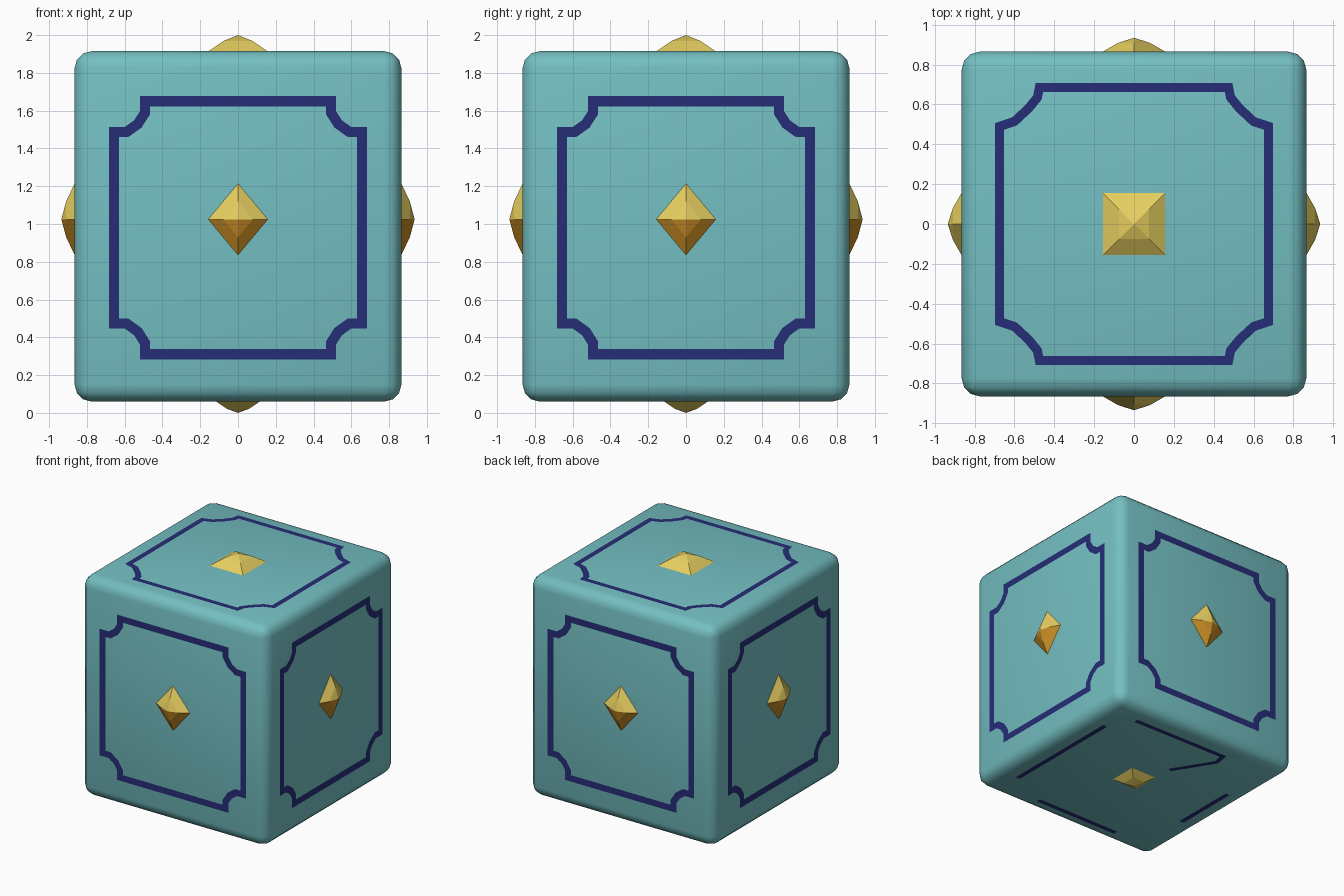
import bpy, bmesh, math
from mathutils import Matrix, Vector

old = bpy.data.objects.get("Cube")
if old:
    bpy.data.objects.remove(old, do_unlink=True)


def material(name, rgb):
    m = bpy.data.materials.new(name)
    m.use_nodes = True
    m.diffuse_color = (*rgb, 1)
    m.node_tree.nodes["Principled BSDF"].inputs["Base Color"].default_value = (*rgb, 1)
    return m


TEAL = material("pale_teal", (0.175, 0.52, 0.54))
NAVY = material("navy_blue", (0.019, 0.026, 0.18))
GOLD = material("gold", (0.79, 0.62, 0.115))
AMBER = material("dark_amber", (0.57, 0.26, 0.018))

HALF, BOTTOM, TOP = 0.865, 0.06, 1.915


def finish(name, bm, mats, matrix=Matrix()):
    mesh = bpy.data.meshes.new(name)
    bm.to_mesh(mesh)
    bm.free()
    for m in mats:
        mesh.materials.append(m)
    ob = bpy.data.objects.new(name, mesh)
    ob.matrix_world = matrix
    bpy.context.collection.objects.link(ob)
    return ob


def ribbon(name, pts, matrix, closed=True, width=0.054):
    """Thin painted band following a 2D path, lying just above a face."""
    bm = bmesh.new()
    n = len(pts)
    pts = [Vector(p) for p in pts]
    pairs = []
    for i, p in enumerate(pts):
        a = pts[(i - 1) % n] if closed or i > 0 else None
        b = pts[(i + 1) % n] if closed or i < n - 1 else None
        d1 = (p - a).normalized() if a else (b - p).normalized()
        d2 = (b - p).normalized() if b else d1
        t = (d1 + d2).normalized()
        side = Vector((-t.y, t.x)) * (width / 2 / max(t.dot(d1), 0.5))
        pairs.append([bm.verts.new((*(p + s * side), 0.004)) for s in (1, -1)])
    for i in range(n if closed else n - 1):
        (a, b), (c, d) = pairs[i], pairs[(i + 1) % n]
        bm.faces.new((a, b, d, c))
    return finish(name, bm, [NAVY], matrix)


def notched_frame(corner):
    """Repeat one corner curve round four quadrants."""
    pts = []
    for sx, sy in ((1, 1), (-1, 1), (-1, -1), (1, -1)):
        c = corner if sx * sy > 0 else corner[::-1]
        pts += [(sx * x, sy * y) for x, y in c]
    return pts


def stud(name, base, height, matrix, mats, mid=(0.45, 0.64)):
    """Faceted four-sided jewel; faces pointing down take the second colour."""
    bm = bmesh.new()
    low = [bm.verts.new((x, y, -0.01)) for x, y in base]
    ring = [bm.verts.new((x * mid[0], y * mid[0], height * mid[1])) for x, y in base]
    tip = bm.verts.new((0, 0, height))
    for i in range(4):
        j = (i + 1) % 4
        bm.faces.new((low[i], low[j], ring[j], ring[i]))
        bm.faces.new((ring[i], ring[j], tip))
    bm.normal_update()
    for f in bm.faces:
        if len(mats) > 1 and f.normal.y < 0:
            f.material_index = 1
    return finish(name, bm, mats, matrix)


# Rounded block
bm = bmesh.new()
bmesh.ops.create_cube(bm, size=1)
bmesh.ops.scale(bm, vec=(2 * HALF, 2 * HALF, TOP - BOTTOM), verts=bm.verts)
bmesh.ops.bevel(bm, geom=bm.edges[:], offset=0.09, segments=3, profile=0.5, affect='EDGES')
body = finish("block_body", bm, [TEAL], Matrix.Translation((0, 0, (TOP + BOTTOM) / 2)))
bpy.context.view_layer.objects.active = body
body.select_set(True)
bpy.ops.object.shade_smooth_by_angle(angle=math.radians(35))

# Four sides: notched frame and diamond stud
side_frame = notched_frame([(0.657, 0.507), (0.59, 0.507), (0.53, 0.55), (0.492, 0.61), (0.492, 0.67)])
diamond = [(0.175, 0), (0, 0.21), (-0.175, 0), (0, -0.21)]
for k, label in enumerate(("front", "left", "back", "right")):
    turn = Matrix.Rotation(k * math.pi / 2, 4, 'Z')
    upright = Matrix.Rotation(math.pi / 2, 4, 'X')
    ribbon(label + "_frame", side_frame,
           turn @ Matrix.Translation((0, -HALF, 0.98)) @ upright)
    stud(label + "_stud", diamond, 0.07,
         turn @ Matrix.Translation((0, -HALF, 1.025)) @ upright, [GOLD, AMBER])


def square(r):
    return [(r, r), (-r, r), (-r, -r), (r, -r)]


# Top: rounder notches and a square stud
top = Matrix.Translation((0, 0, TOP))
ribbon("top_frame", notched_frame(
    [(0.675, 0.49), (0.6, 0.515), (0.53, 0.58), (0.485, 0.635), (0.475, 0.685)]),
    top, width=0.046)
stud("top_stud", square(0.17), 2 - TOP, top, [GOLD])

# Underside: broken frame and a smaller stud
under = Matrix.Translation((0, 0, BOTTOM)) @ Matrix.Rotation(math.pi, 4, 'X')
lines = {
    "back": [(0.56, -0.69), (-0.3, -0.7), (-0.32, -0.6), (-0.12, -0.28)],
    "right": [(-0.7, -0.28), (-0.7, 0.27)],
    "left": [(0.69, -0.48), (0.69, 0.56)],
    "front": [(0.35, 0.72), (-0.42, 0.72)],
}
for label, path in lines.items():
    ribbon("underside_line_" + label, path, under, closed=False, width=0.04)
stud("underside_stud", square(0.13), BOTTOM, under, [GOLD])
